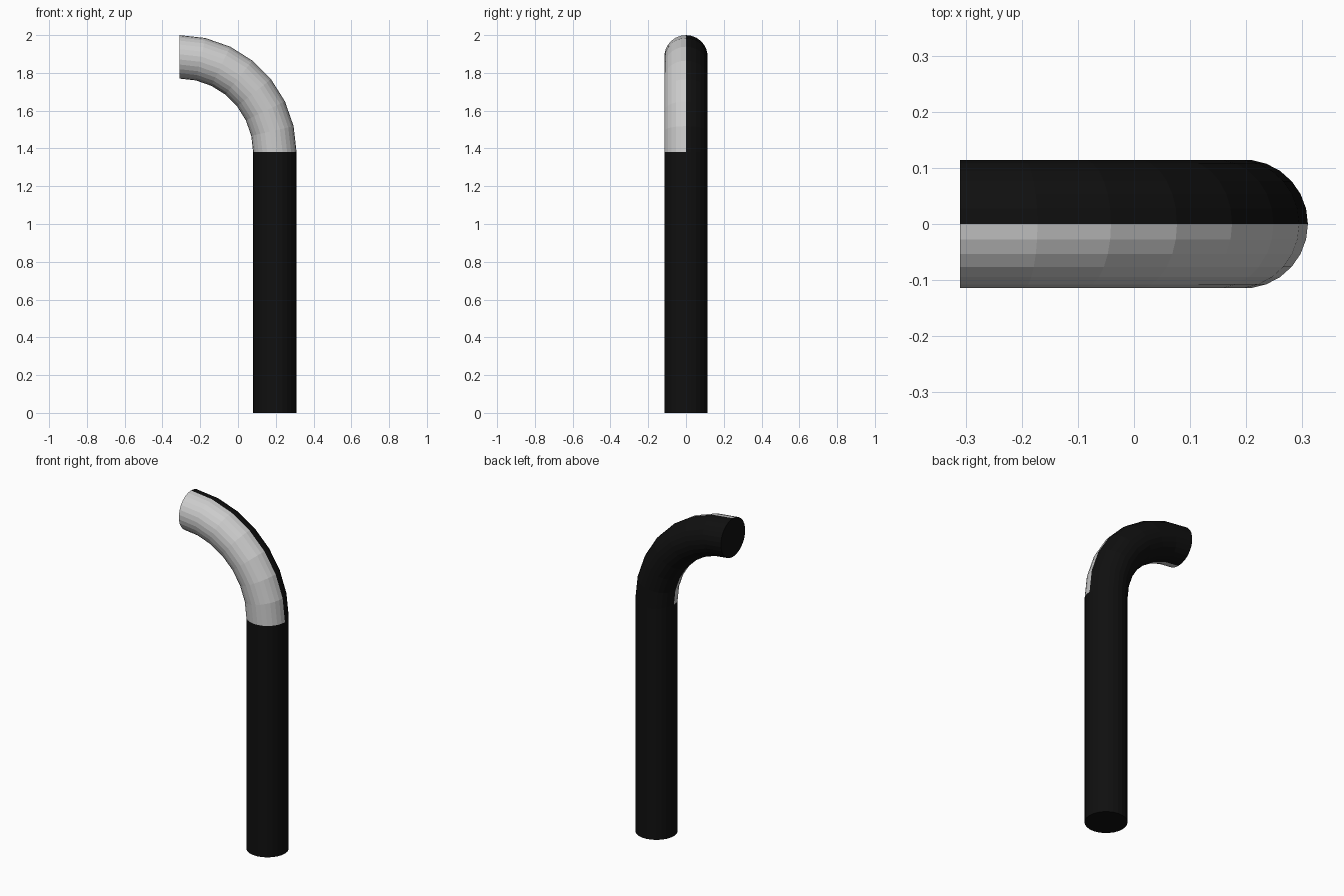
import bpy
from math import sin, cos, pi

if "Cube" in bpy.data.objects:
    bpy.data.objects.remove(bpy.data.objects["Cube"])

SIDES, STEPS = 26, 7           # tube sides, bend segments
R, r = 0.505, 0.115            # bend radius, tube radius
CX, CZ = -0.31, 1.38           # bend centre

black = bpy.data.materials.new("black")
black.diffuse_color = (0.005, 0.005, 0.005, 1)
black.use_nodes = True
black.node_tree.nodes["Principled BSDF"].inputs["Base Color"].default_value = black.diffuse_color


def ring(t, first=0, count=SIDES, z=CZ):
    """Tube cross-section points at bend angle t."""
    pts = []
    for j in range(first, first + count):
        a = 2 * pi * j / SIDES
        d = R + r * cos(a)
        pts.append((CX + d * cos(t), r * sin(a), z + d * sin(t)))
    return pts


def skin(name, rings, closed=False, caps=(), mat=None):
    """Join successive rings with flat quads and optional end caps."""
    n = len(rings[0])
    faces = []
    for i in range(len(rings) - 1):
        for j in range(n if closed else n - 1):
            k = (j + 1) % n
            faces.append((i * n + j, i * n + k, (i + 1) * n + k, (i + 1) * n + j))
    if "start" in caps:
        faces.append(tuple(reversed(range(n))))
    if "end" in caps:
        faces.append(tuple(range((len(rings) - 1) * n, len(rings) * n)))
    me = bpy.data.meshes.new(name)
    me.from_pydata([p for q in rings for p in q], [], faces)
    if mat:
        me.materials.append(mat)
    ob = bpy.data.objects.new(name, me)
    bpy.context.collection.objects.link(ob)
    return ob


angles = [i * pi / 2 / STEPS for i in range(STEPS + 1)]
half = SIDES // 2

# straight upright with closed foot
skin("post", [ring(0, z=0), ring(0)], True, ("start",), black)
# bend: black rear half, grey front half
skin("bend_back", [ring(t, 0, half + 1) for t in angles], mat=black)
skin("bend_front", [ring(t, half, half + 1) for t in angles])
# disc closing the open end of the bend
skin("end_cap", [ring(pi / 2)], caps=("end",), mat=black)
